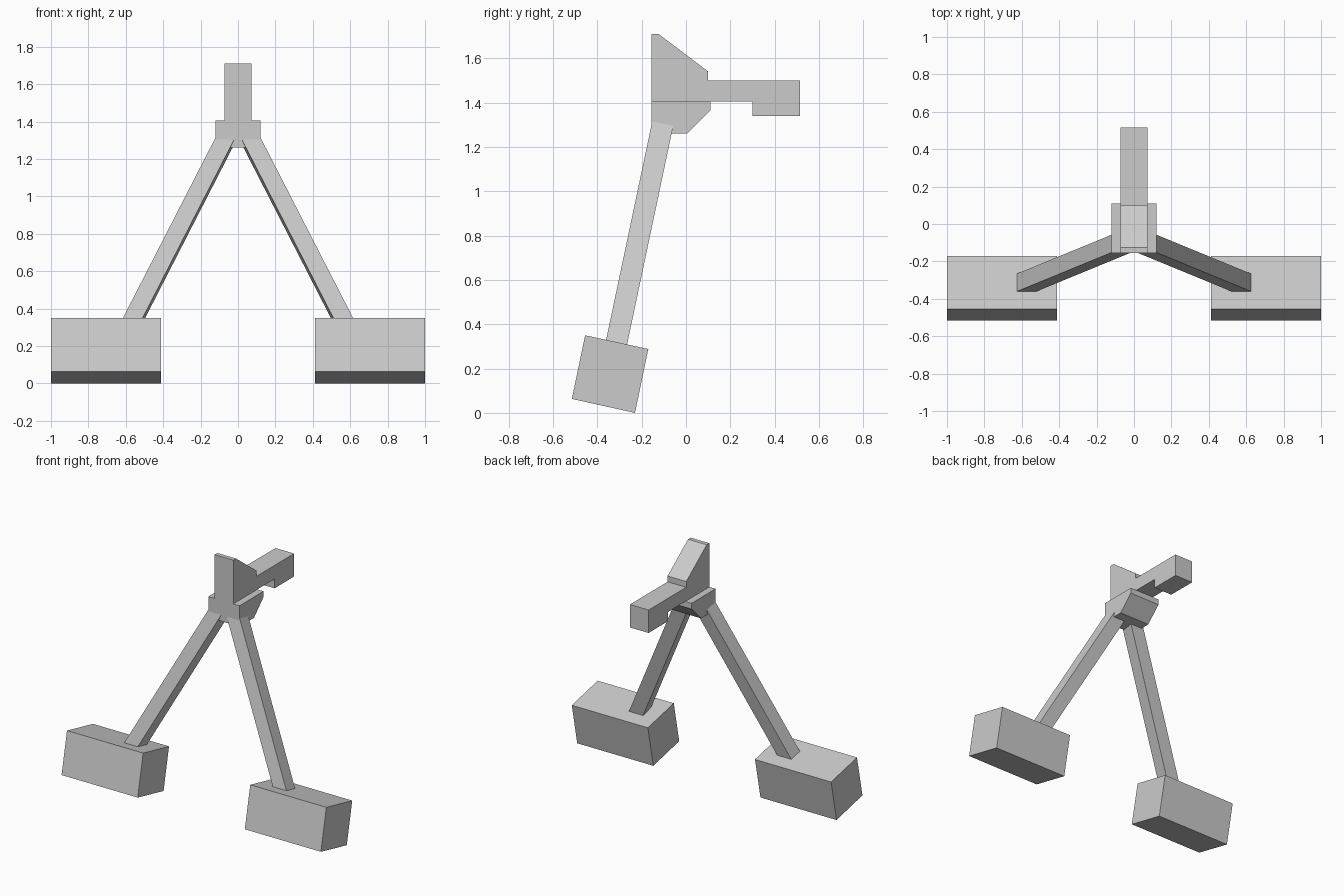
import bpy
import bmesh
from mathutils import Vector

cube = bpy.data.objects.get("Cube")
if cube:
    bpy.data.objects.remove(cube, do_unlink=True)

GRAY = (0.6, 0.6, 0.6, 1.0)
gray = bpy.data.materials.new("light gray")
gray.use_nodes = True
gray.diffuse_color = GRAY
gray.node_tree.nodes["Principled BSDF"].inputs["Base Color"].default_value = GRAY


def loft(name, start, end):
    """Solid joining two matching closed outlines."""
    bm = bmesh.new()
    a = [bm.verts.new(p) for p in start]
    b = [bm.verts.new(p) for p in end]
    bm.faces.new(a)
    bm.faces.new(b[::-1])
    for i in range(len(a)):
        j = (i + 1) % len(a)
        bm.faces.new((a[i], b[i], b[j], a[j]))
    bmesh.ops.recalc_face_normals(bm, faces=bm.faces)
    mesh = bpy.data.meshes.new(name)
    bm.to_mesh(mesh)
    bm.free()
    mesh.materials.append(gray)
    obj = bpy.data.objects.new(name, mesh)
    bpy.context.collection.objects.link(obj)
    return obj


def extrude_x(name, profile, x0, x1):
    """Extrude a (y, z) profile sideways."""
    return loft(name, [(x0, y, z) for y, z in profile],
                [(x1, y, z) for y, z in profile])


# Upright fin with its rear arm and hanging end block
extrude_x("fin_and_rear_arm", [
    (-0.155, 1.40), (-0.155, 1.71), (-0.125, 1.71), (0.10, 1.54),
    (0.10, 1.50), (0.515, 1.50), (0.515, 1.34), (0.30, 1.34),
    (0.30, 1.405), (0.10, 1.405)], -0.072, 0.072)

# Hub that carries the legs, chamfered underneath at the rear
extrude_x("hub", [
    (-0.155, 1.405), (-0.155, 1.30), (-0.155, 1.26), (0.005, 1.26),
    (0.11, 1.365), (0.11, 1.405)], -0.12, 0.12)

# Leg cross-section at a reference height, and the leg's run per unit of height
REF_Z = 0.35
SECTION = [(0.615, -0.356), (0.605, -0.257), (0.496, -0.257), (0.51, -0.356)]
RUN = Vector((-0.513, 0.211))


def leg_ring(z, side):
    ring = [Vector(p) + RUN * (z - REF_Z) for p in SECTION]
    return [(side * p.x, p.y, z) for p in ring]


FOOT = [(-0.515, 0.063), (-0.23, 0.0), (-0.17, 0.288), (-0.455, 0.35)]

# Splayed legs and tilted block feet
for label, side in (("left", 1), ("right", -1)):
    loft(label + "_leg", leg_ring(0.25, side), leg_ring(1.335, side))
    extrude_x(label + "_foot", FOOT, side * 0.413, side * 1.0)
